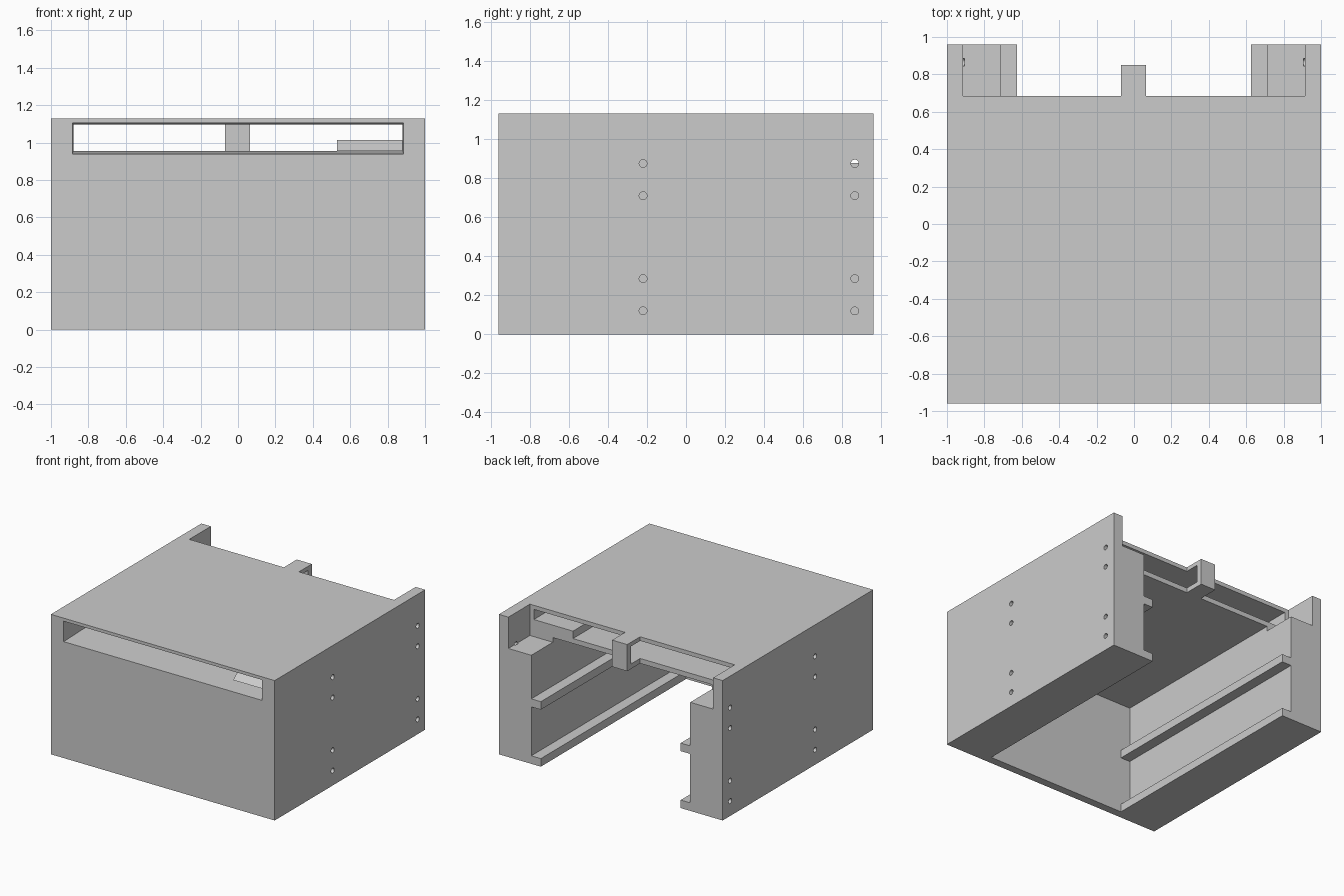
import bpy, bmesh, math
from mathutils import Matrix

if "Cube" in bpy.data.objects:
    bpy.data.objects.remove(bpy.data.objects["Cube"])

grey = bpy.data.materials.new("plain_grey")
grey.use_nodes = True
COLOUR = (0.6, 0.6, 0.6, 1)
grey.diffuse_color = COLOUR
grey.node_tree.nodes["Principled BSDF"].inputs["Base Color"].default_value = COLOUR


def finish(bm, name):
    bmesh.ops.recalc_face_normals(bm, faces=bm.faces)
    mesh = bpy.data.meshes.new(name)
    bm.to_mesh(mesh)
    bm.free()
    mesh.materials.append(grey)
    obj = bpy.data.objects.new(name, mesh)
    bpy.context.collection.objects.link(obj)
    return obj


def box(name, x, y, z):
    bm = bmesh.new()
    bmesh.ops.create_cube(bm, size=1)
    for v in bm.verts:
        for i, (a, b) in enumerate((x, y, z)):
            v.co[i] = a if v.co[i] < 0 else b
    return finish(bm, name)


def extrude_yz(name, profile, x0, x1):
    bm = bmesh.new()
    face = bm.faces.new([bm.verts.new((x0, y, z)) for y, z in profile])
    new = bmesh.ops.extrude_face_region(bm, geom=[face])["geom"]
    bmesh.ops.translate(bm, vec=(x1 - x0, 0, 0),
                        verts=[e for e in new if isinstance(e, bmesh.types.BMVert)])
    return finish(bm, name)


def cut(target, cutter):
    cutter.hide_render = True
    mod = target.modifiers.new("cut", 'BOOLEAN')
    mod.operation, mod.solver, mod.object = 'DIFFERENCE', 'EXACT', cutter
    bpy.context.view_layer.objects.active = target
    bpy.ops.object.modifier_apply(modifier=mod.name)
    bpy.data.objects.remove(cutter)


HALF, BACK, TOP = 1.0, 0.96, 1.13
WALL = 0.71            # inner face of the thick side walls
LID_BACK = 0.685       # back edge of the lid
SHELF, BAY_TOP = 0.955, 1.097

# Housing with drawer space, back notch and flat upper bay
housing = box("housing", (-HALF, HALF), (-BACK, BACK), (0, TOP))
cut(housing, box("drawer_space", (-WALL, WALL), (-0.895, 1.1), (-0.1, 0.915)))
cut(housing, box("back_notch", (-0.915, 0.915), (LID_BACK, 1.1), (0.877, 1.3)))
cut(housing, box("upper_bay", (-0.88, 0.88), (-0.9, 0.8), (SHELF, BAY_TOP)))

# Slot in the front, flaring slightly outwards
flare = box("slot_flare", (-0.88, 0.88), (-BACK, -0.6), (SHELF, BAY_TOP))
for v in flare.data.vertices:
    if v.co.y < -0.9:
        v.co.x *= 1.006
        v.co.z = 0.94 if v.co.z < 1 else 1.105
        v.co.y -= 0.002
cut(housing, flare)

# Blind screw holes on both sides
bm = bmesh.new()
for side in (-1, 1):
    for y in (-0.22, 0.865):
        for z in (0.12, 0.285, 0.71, 0.875):
            place = Matrix.Translation((side, y, z)) @ Matrix.Rotation(math.pi / 2, 4, 'Y')
            bmesh.ops.create_cone(bm, cap_ends=True, segments=24, radius1=0.02,
                                  radius2=0.02, depth=0.19, matrix=place)
cut(housing, finish(bm, "screw_holes"))

# Two drawer rails on each side
for side, label in ((1, "left"), (-1, "right")):
    for z, level in ((0, "lower"), (0.46, "upper")):
        xs = sorted((side * 0.625, side * WALL))
        box(f"{label}_{level}_rail", xs, (-0.895, BACK), (z, z + 0.065))

# Hooked stop behind the bay
hook = [(LID_BACK, TOP), (0.85, TOP), (0.85, 0.915), (LID_BACK, 0.915),
        (LID_BACK, SHELF), (0.80, SHELF), (0.80, BAY_TOP), (LID_BACK, BAY_TOP)]
extrude_yz("back_stop", hook, -0.07, 0.065)

# Raised strip with a ramped front inside the bay
strip = [(-0.82, SHELF), (-0.74, 1.015), (LID_BACK, 1.015), (LID_BACK, SHELF)]
extrude_yz("bay_strip", strip, 0.53, 0.88)
